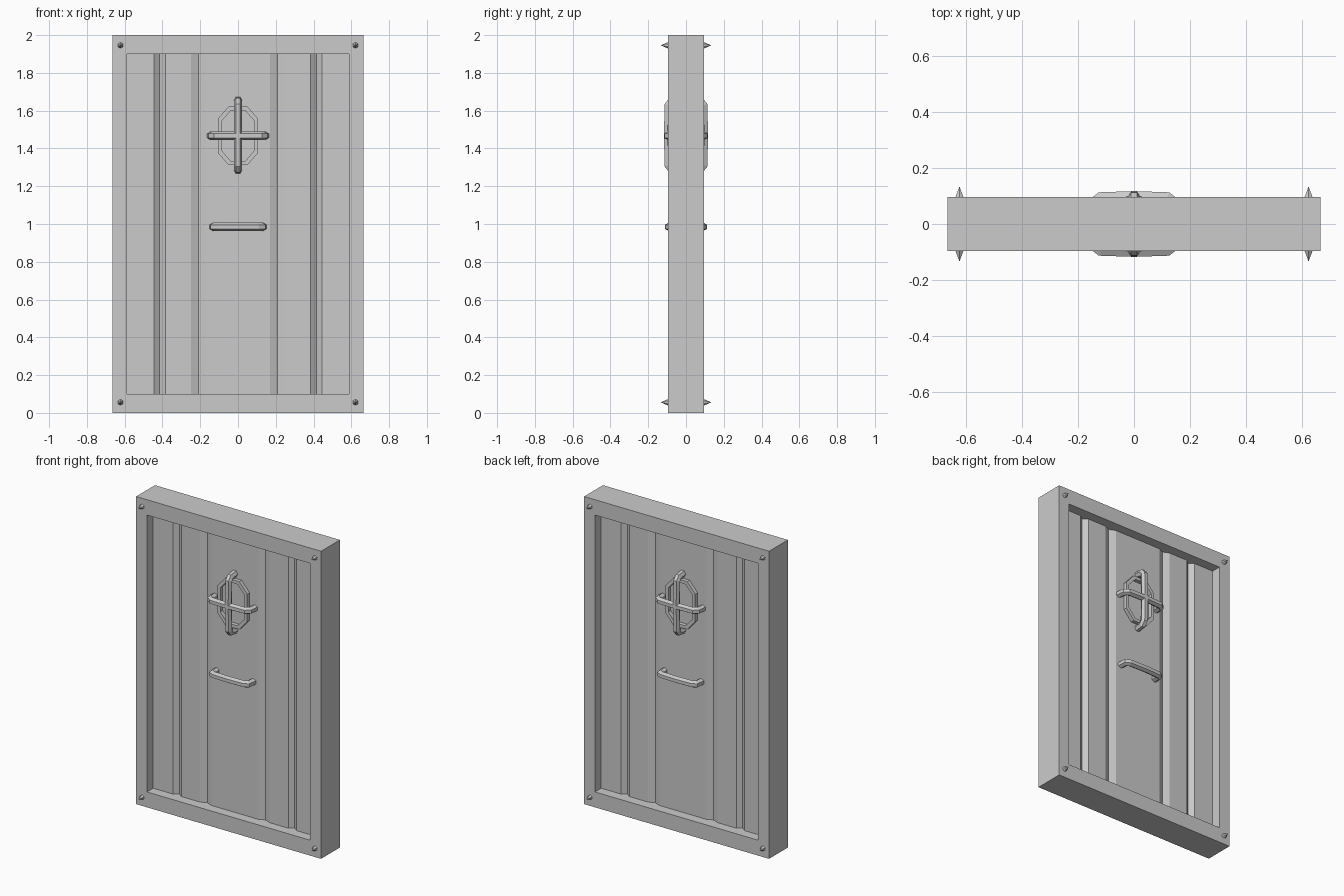
import bpy, bmesh, math
from mathutils import Vector, Matrix

cube = bpy.data.objects.get("Cube")
if cube:
    bpy.data.objects.remove(cube)

grey = bpy.data.materials.new("light_grey")
grey.use_nodes = True
grey.diffuse_color = (0.6, 0.6, 0.6, 1)
grey.node_tree.nodes["Principled BSDF"].inputs["Base Color"].default_value = (0.6, 0.6, 0.6, 1)


def finish(name, bm, turned=False):
    """Turn a bmesh into an object; turned spins it to the back face."""
    if turned:
        bm.transform(Matrix.Rotation(math.pi, 4, "Z"))
    bmesh.ops.recalc_face_normals(bm, faces=bm.faces)
    mesh = bpy.data.meshes.new(name)
    bm.to_mesh(mesh)
    bm.free()
    mesh.materials.append(grey)
    obj = bpy.data.objects.new(name, mesh)
    bpy.context.collection.objects.link(obj)
    return obj


def skin(bm, rings, closed):
    """Bridge rings of points; closed joins the last to the first, else cap."""
    loops = [[bm.verts.new(p) for p in ring] for ring in rings]
    n = len(loops[0])
    pairs = list(zip(loops, loops[1:]))
    if closed:
        pairs.append((loops[-1], loops[0]))
    else:
        bm.faces.new(loops[0])
        bm.faces.new(loops[-1])
    for a, b in pairs:
        for i in range(n):
            j = (i + 1) % n
            bm.faces.new((a[i], a[j], b[j], b[i]))


def border(outer, inner, y0, y1):
    """Hollow outline standing in the xz plane between two depths."""
    bm = bmesh.new()
    rings = [[(x, y, z) for x, z in loop]
             for loop, y in ((outer, y0), (outer, y1), (inner, y1), (inner, y0))]
    skin(bm, rings, True)
    return bm


def rectangle(w, z0, z1):
    return [(-w, z0), (w, z0), (w, z1), (-w, z1)]


def octagon(w, h, cut, zc):
    quarter = [(w, h - cut * 1.15), (w - cut, h)]
    half = quarter + [(-x, z) for x, z in reversed(quarter)]
    return [(x, zc + z) for x, z in half + [(-x, -z) for x, z in half]]


def bent_bar(length, zc, vertical, front, radius=0.022):
    """Hexagonal bar whose ends bend back into the panel."""
    half = [(length, -0.025), (length - 0.006, -0.078), (length - 0.026, front + 0.004)]
    path = half + [(0, front)] + [(-u, y) for u, y in reversed(half)]
    path = [Vector(p) for p in path]
    rings = []
    for i, p in enumerate(path):
        d0 = (p - path[max(i - 1, 0)]).normalized()
        d1 = (path[min(i + 1, len(path) - 1)] - p).normalized()
        d = (d0 + d1).normalized()
        stretch = 1 / max(d.dot(d1), d.dot(d0))
        normal = Vector((-d.y, d.x)) * stretch
        ring = []
        for k in range(6):
            a = k * math.pi / 3
            q = p + normal * radius * math.sin(a)
            s = radius * math.cos(a)
            ring.append((s, q.y, zc + q.x) if vertical else (q.x, q.y, zc + s))
        rings.append(ring)
    bm = bmesh.new()
    skin(bm, rings, False)
    return bm


HALF_W, HALF_D, FACE = 0.665, 0.0965, 0.033
OPEN_W, Z0, Z1 = 0.587, 0.1, 1.9
WINDOW_Z = 1.467

# Outer frame
finish("door_frame", border(rectangle(HALF_W, 0, 2), rectangle(OPEN_W, Z0, Z1), -HALF_D, HALF_D))

# Panel with vertical V grooves on both faces
profile = [(-OPEN_W, -FACE)]
for centre, half, depth in ((-0.415, 0.03, 0.023), (-0.21, 0.04, 0.018),
                            (0.21, 0.04, 0.018), (0.415, 0.03, 0.023)):
    profile += [(centre - half, -FACE), (centre, depth - FACE), (centre + half, -FACE)]
profile.append((OPEN_W, -FACE))
profile += [(-x, -y) for x, y in profile]
bm = bmesh.new()
skin(bm, [[(x, y, z) for x, y in profile] for z in (Z0, Z1)], False)
finish("grooved_panel", bm)

for side, turned in (("front", False), ("back", True)):
    # Window surround and its crossed guard bars
    finish(side + "_window_rim",
           border(octagon(0.107, 0.155, 0.057, WINDOW_Z),
                  octagon(0.087, 0.135, 0.05, WINDOW_Z), -0.058, -FACE + 0.002), turned)
    finish(side + "_guard_upright", bent_bar(0.185, WINDOW_Z + 0.003, True, -0.098), turned)
    finish(side + "_guard_crossbar", bent_bar(0.145, WINDOW_Z, False, -0.098), turned)
    # Pull handle
    finish(side + "_handle", bent_bar(0.133, 0.985, False, -0.092), turned)
    # Pointed corner studs
    for x in (-0.622, 0.622):
        for z in (0.056, 1.946):
            bm = bmesh.new()
            place = Matrix.Translation((x, -HALF_D - 0.0165, z)) @ Matrix.Rotation(math.pi / 2, 4, "X")
            bmesh.ops.create_cone(bm, cap_ends=True, segments=6, radius1=0.017,
                                  radius2=0.001, depth=0.037, matrix=place)
            finish(side + "_corner_stud", bm, turned)
